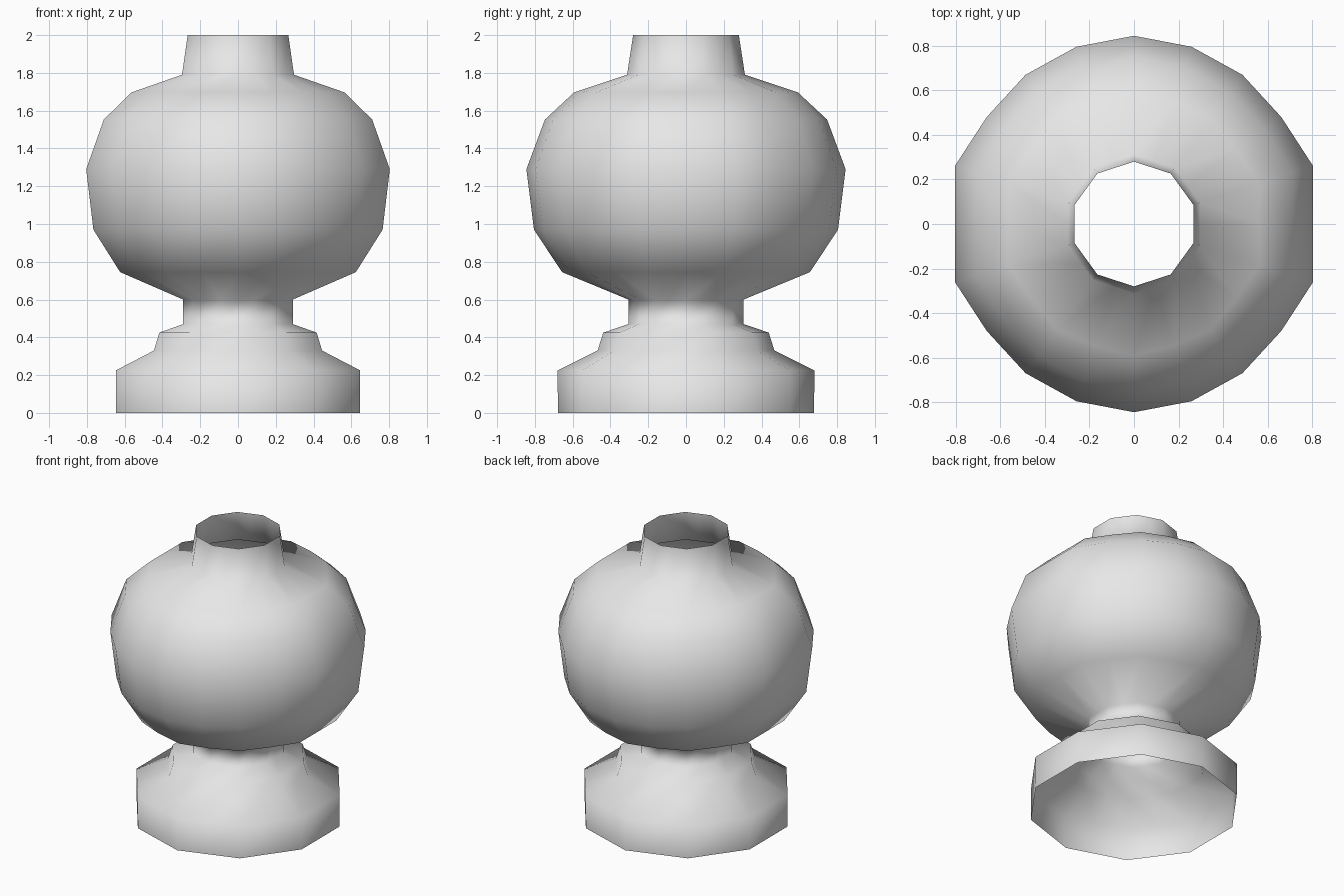
import bpy
import bmesh
import math

cube = bpy.data.objects.get("Cube")
if cube:
    bpy.data.objects.remove(cube, do_unlink=True)

SEGMENTS = 20
STEP = 2 * math.pi / SEGMENTS
FLAT = math.cos(STEP)          # mid-edge radius of a ten-sided ring

# Profile from foot to lip: corner radius, height, roundness of the ring
PROFILE = [
    (0.678, 0.0, 0), (0.68, 0.225, 0),                      # foot
    (0.468, 0.33, 0), (0.438, 0.425, 0),                    # step
    (0.305, 0.47, 0), (0.305, 0.60, 0),                     # waist
    (0.656, 0.745, 0.5), (0.805, 0.97, 1), (0.845, 1.29, 1),  # bulb
    (0.747, 1.553, 1), (0.592, 1.697, 0.5),                 # shoulder
    (0.312, 1.79, 0), (0.28, 2.0, 0),                       # collar
]


def ring_scale(angle, roundness):
    """Ten-sided ring with corners on the y axis, rounded on the diagonals."""
    half_steps = round((angle - math.pi / 2) / STEP)
    edge_middle = half_steps % 2 == 1
    decagon = FLAT if edge_middle else 1.0
    if abs(math.sin(angle)) < 0.01:
        return decagon             # flat left and right sides
    rounded = decagon
    if edge_middle:
        rounded = 0.99 if abs(math.sin(angle)) > 0.8 else 0.967
    elif 0.5 < abs(math.sin(angle)) < 0.9:
        rounded = 0.98
    return decagon + (rounded - decagon) * roundness


def make_lathe(name, profile, material):
    bm = bmesh.new()
    rings = []
    for radius, z, roundness in profile:
        ring = []
        for i in range(SEGMENTS):
            a = math.pi / 2 + i * STEP
            r = radius * ring_scale(a, roundness)
            ring.append(bm.verts.new((r * math.cos(a), r * math.sin(a), z)))
        rings.append(ring)
    for low, high in zip(rings, rings[1:]):
        for i in range(SEGMENTS):
            j = (i + 1) % SEGMENTS
            face = bm.faces.new((low[i], low[j], high[j], high[i]))
            face.smooth = True
    mesh = bpy.data.meshes.new(name)
    bm.to_mesh(mesh)
    bm.free()
    mesh.materials.append(material)
    obj = bpy.data.objects.new(name, mesh)
    bpy.context.collection.objects.link(obj)
    return obj


grey = bpy.data.materials.new("light_grey")
grey.use_nodes = True
colour = (0.8, 0.8, 0.8, 1)
grey.diffuse_color = colour
grey.node_tree.nodes["Principled BSDF"].inputs["Base Color"].default_value = colour

# Open-ended thin shell
make_lathe("hollow_vase", PROFILE, grey)
